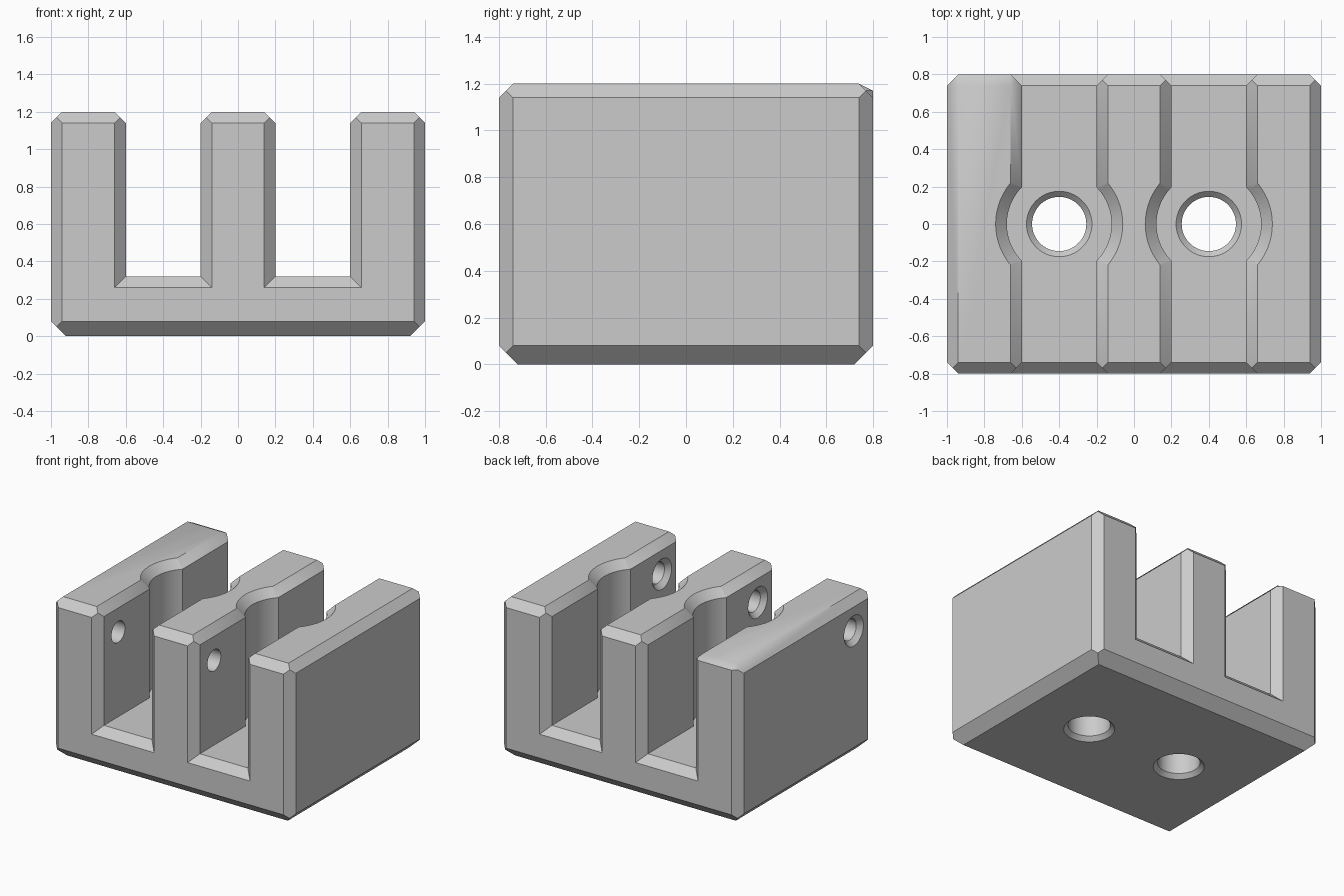
import bpy, bmesh, math
from mathutils import Matrix, Vector

default = bpy.data.objects.get("Cube")
if default:
    bpy.data.objects.remove(default)

grey = bpy.data.materials.new("plain_grey")
grey.use_nodes = True
grey.diffuse_color = (0.6, 0.6, 0.6, 1)
grey.node_tree.nodes["Principled BSDF"].inputs["Base Color"].default_value = (0.6, 0.6, 0.6, 1)

CHAMFER, BASE_CHAMFER = 0.06, 0.08
FLOOR, TOP, HALF_DEPTH = 0.32, 1.2, 0.8


def add_object(name, bm):
    bmesh.ops.recalc_face_normals(bm, faces=bm.faces)
    mesh = bpy.data.meshes.new(name)
    bm.to_mesh(mesh)
    bm.free()
    mesh.materials.append(grey)
    obj = bpy.data.objects.new(name, mesh)
    bpy.context.collection.objects.link(obj)
    return obj


def lathe(name, profile, matrix, sides=64):
    """Closed solid of revolution from (radius, height) pairs."""
    bm = bmesh.new()
    rings = [[bm.verts.new((r * math.cos(2 * math.pi * i / sides),
                            r * math.sin(2 * math.pi * i / sides), h))
              for i in range(sides)] for r, h in profile]
    for a, b in zip(rings, rings[1:]):
        for i in range(sides):
            j = (i + 1) % sides
            bm.faces.new((a[i], a[j], b[j], b[i]))
    bm.faces.new(rings[0])
    bm.faces.new(rings[-1])
    bm.transform(matrix)
    cutter = add_object(name, bm)
    cutter.hide_render = True
    return cutter


# Block with two slots, extruded from its front outline
outline = [(-1, 0), (1, 0), (1, TOP), (0.6, TOP), (0.6, FLOOR), (0.2, FLOOR), (0.2, TOP),
           (-0.2, TOP), (-0.2, FLOOR), (-0.6, FLOOR), (-0.6, TOP), (-1, TOP)]
bm = bmesh.new()
front = bm.faces.new([bm.verts.new((x, -HALF_DEPTH, z)) for x, z in outline])
extruded = bmesh.ops.extrude_face_region(bm, geom=[front], use_keep_orig=True)["geom"]
bmesh.ops.translate(bm, vec=(0, 2 * HALF_DEPTH, 0),
                    verts=[g for g in extruded if isinstance(g, bmesh.types.BMVert)])
bmesh.ops.recalc_face_normals(bm, faces=bm.faces)

# Chamfer every convex edge
bmesh.ops.bevel(bm, geom=[e for e in bm.edges if e.is_convex], offset=CHAMFER,
                offset_type='OFFSET', segments=1, affect='EDGES', clamp_overlap=False)

# Bring the corner triangles out to where the chamfer planes meet
bm.normal_update()
corners = [f for f in bm.faces if len(f.verts) == 3]
for f in corners:
    tip = f.normal * (CHAMFER / 6 * math.sqrt(3))
    centre = bmesh.ops.poke(bm, faces=[f])["verts"][0]
    centre.co += tip

# Deeper chamfer around the underside, shallow one behind the right wall
extra = BASE_CHAMFER - CHAMFER
for v in bm.verts:
    if v.co.z < 0.01:
        v.co.x -= math.copysign(extra, v.co.x)
        v.co.y -= math.copysign(extra, v.co.y)
    elif v.co.z < 0.1:
        v.co.z += extra
    elif v.co.x < -0.65 and v.co.y > 0.79 and v.co.z > 1:
        v.co.z += CHAMFER / 2
block = add_object("slotted_block", bm)

# Vertical bores with countersunk through holes
bore = [(0.205, -0.03), (0.145, 0.03), (0.145, 0.29), (0.1752, 0.3202),
        (0.28, 0.3202), (0.28, 1.14), (0.38, 1.24)]
cutters = [lathe("bore_cutter", bore, Matrix.Translation((x, 0, 0))) for x in (-0.4, 0.4)]

# Cross hole, countersunk on the right side of each wall, blind in the last
drill = []
for x in (-1, -0.2, 0.6):
    drill += [(0.08, x - 0.05), (0.145, x - 0.03), (0.08, x + 0.035)]
drill.append((0.08, 0.85))
along_x = Matrix.Translation((0, -0.57, 0.96)) @ Matrix.Rotation(math.pi / 2, 4, 'Y')
cutters.append(lathe("cross_hole_cutter", drill, along_x))

for cutter in cutters:
    mod = block.modifiers.new(cutter.name, 'BOOLEAN')
    mod.operation = 'DIFFERENCE'
    mod.solver = 'EXACT'
    mod.object = cutter

# Bake the cuts and drop the cutters
depsgraph = bpy.context.evaluated_depsgraph_get()
baked = bpy.data.meshes.new_from_object(block.evaluated_get(depsgraph))
block.modifiers.clear()
block.data = baked
for cutter in cutters:
    bpy.data.objects.remove(cutter)

bpy.ops.object.select_all(action='DESELECT')
block.select_set(True)
bpy.context.view_layer.objects.active = block
bpy.ops.object.shade_smooth_by_angle(angle=math.radians(30))
